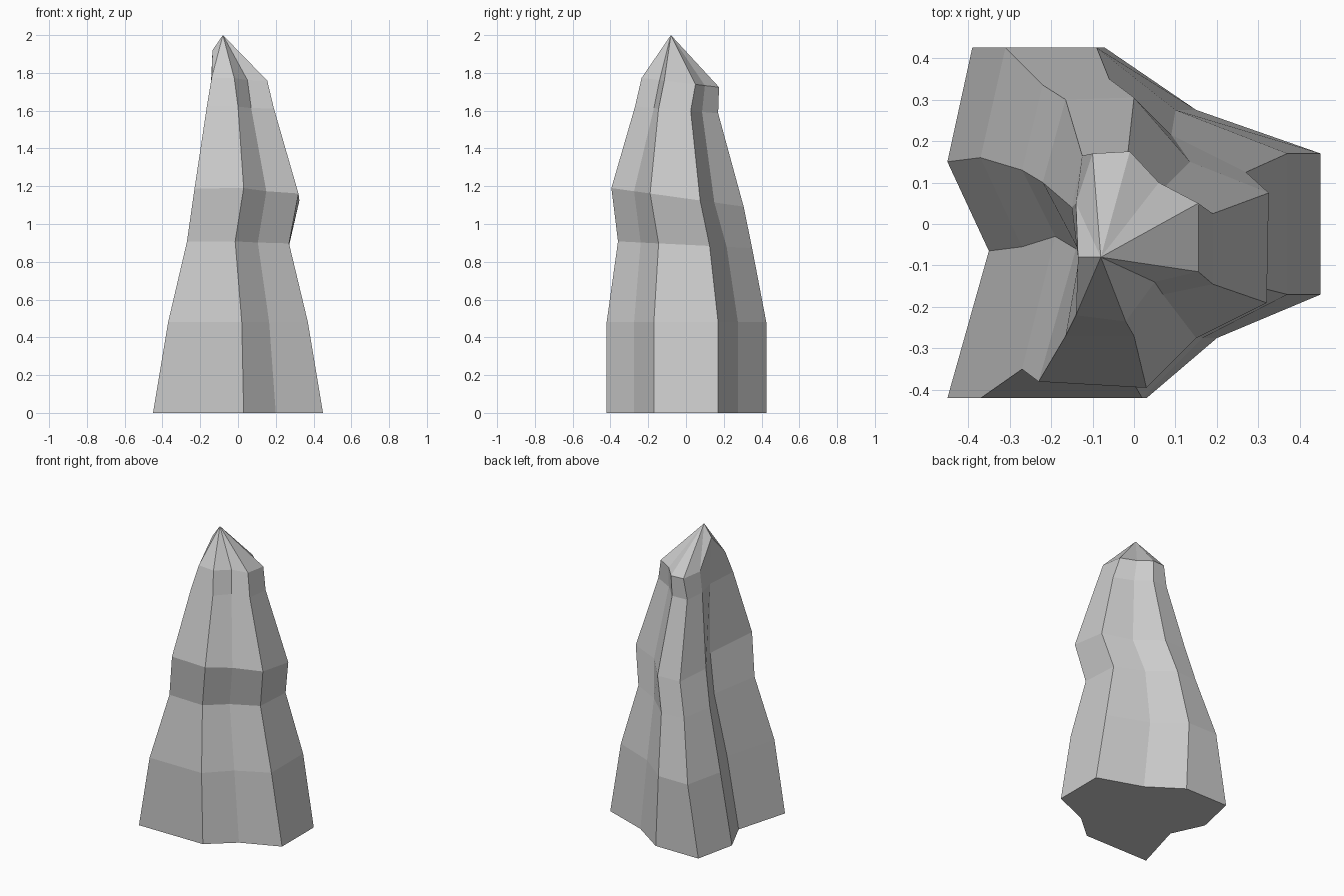
import bpy, bmesh

# Plan outlines of the spire, one ring per level: front-left corner, then counter-clockwise
# (the last corner is the deep notch on the left side)
RINGS = [
    [(-.45, -.42), (.03, -.42), (.20, -.275), (.45, -.17), (.45, .17),
     (.15, .275), (-.07, .425), (-.39, .425), (-.45, .15), (-.35, -.065)],
    [(-.37, -.42), (.02, -.42), (.165, -.275), (.37, -.17), (.37, .17),
     (.10, .275), (-.09, .425), (-.31, .425), (-.37, .16), (-.27, -.055)],
    [(-.27, -.35), (-.015, -.36), (.105, -.24), (.27, -.145), (.27, .125),
     (.09, .215), (-.06, .35), (-.22, .335), (-.27, .13), (-.19, -.03)],
    [(-.23, -.38), (.03, -.395), (.15, -.275), (.32, -.19), (.325, .075),
     (.135, .15), (0, .305), (-.165, .30), (-.22, .10), (-.14, -.06)],
    [(-.165, -.27), (0, -.27), (.07, -.17), (.19, -.145), (.19, .025),
     (.07, .085), (-.015, .17), (-.125, .165), (-.15, .04), (-.13, -.07)],
    [(-.14, -.22), (-.02, -.235), (.05, -.14), (.155, -.115), (.155, .05),
     (.06, .10), (-.01, .175), (-.10, .17), (-.14, .05), (-.135, -.08)],
]
# Height of each level and its tilt towards the back
LEVELS = [(0, 0), (.48, 0), (.89, -.05), (1.135, -.14), (1.60, -.08), (1.745, -.12)]
NOTCH_TOP = 1.92

bm = bmesh.new()
rows = []
for ring, (z, tilt) in zip(RINGS, LEVELS):
    rows.append([bm.verts.new((x, y, z + tilt * y)) for x, y in ring])
rows[-1][-1].co.z = NOTCH_TOP
apex = bm.verts.new((-.08, -.08, 2))

# Side walls, pointed tip and flat base
n = len(rows[0])
for low, high in zip(rows, rows[1:]):
    for i in range(n):
        j = (i + 1) % n
        bm.faces.new((low[i], low[j], high[j], high[i]))
for i in range(n):
    bm.faces.new((rows[-1][i], rows[-1][(i + 1) % n], apex))
bm.faces.new(rows[0][::-1])
bmesh.ops.recalc_face_normals(bm, faces=bm.faces[:])

mesh = bpy.data.meshes.new("rock_spire")
bm.to_mesh(mesh)
bm.free()
bpy.context.collection.objects.link(bpy.data.objects.new("rock_spire", mesh))
